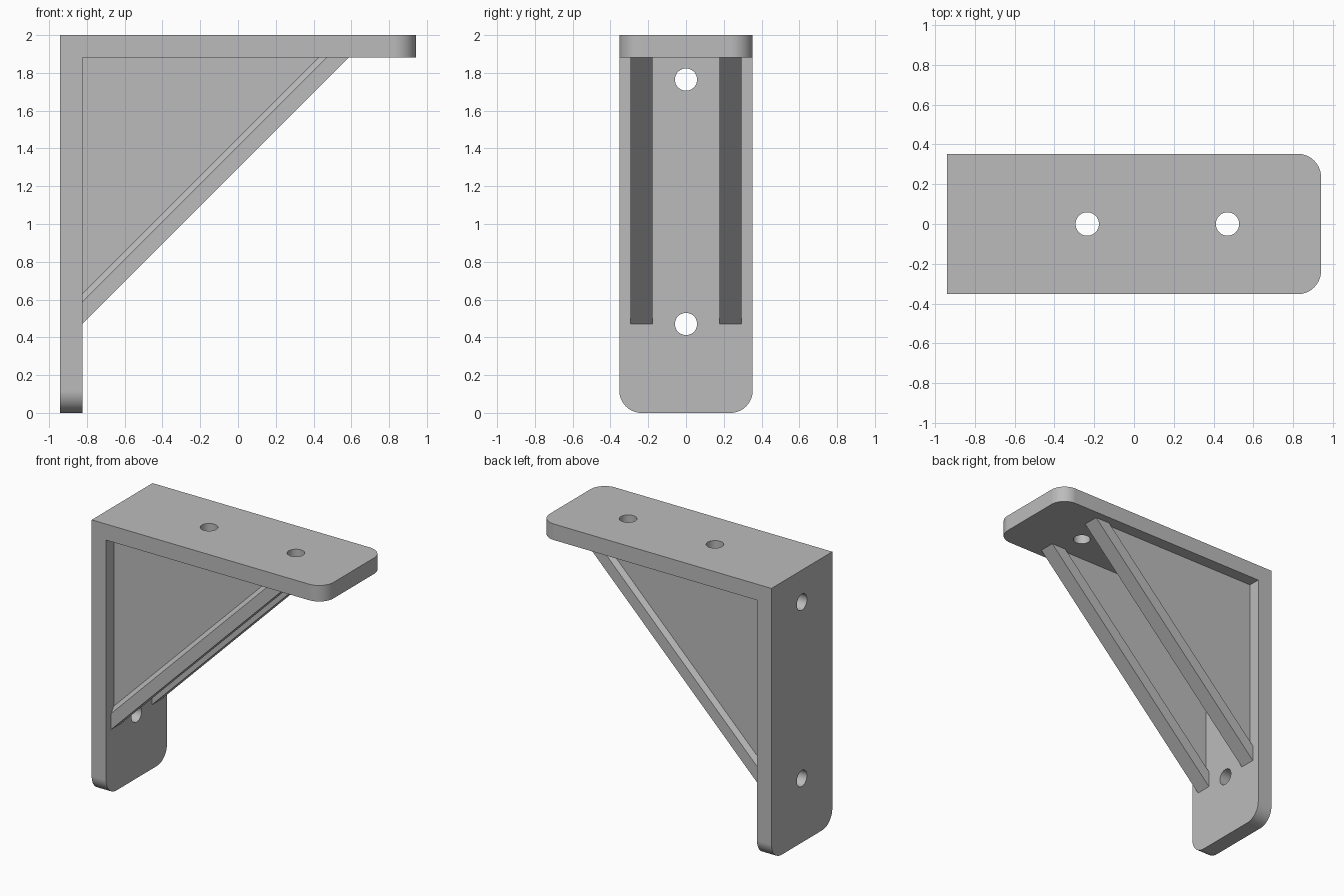
import bpy, bmesh, math
from mathutils import Matrix

U = 2 / 17                       # plate thickness, the design unit
X0 = -8 * U                      # outer face of the wall plate
TOP = 17 * U

if "Cube" in bpy.data.objects:
    bpy.data.objects.remove(bpy.data.objects["Cube"])

grey = bpy.data.materials.new("plain_grey")
grey.use_nodes = True
colour = (0.5, 0.5, 0.5, 1)
grey.diffuse_color = colour
grey.node_tree.nodes["Principled BSDF"].inputs["Base Color"].default_value = colour


def make_object(name, bm):
    bmesh.ops.recalc_face_normals(bm, faces=bm.faces[:])
    mesh = bpy.data.meshes.new(name)
    bm.to_mesh(mesh)
    bm.free()
    mesh.materials.append(grey)
    obj = bpy.data.objects.new(name, mesh)
    bpy.context.collection.objects.link(obj)
    return obj


def activate(obj):
    bpy.ops.object.select_all(action='DESELECT')
    obj.select_set(True)
    bpy.context.view_layer.objects.active = obj


# L-shaped plate: side profile extruded across the width
profile = [(0, 0), (1, 0), (1, 16), (16, 16), (16, 17), (0, 17)]
bm = bmesh.new()
face = bm.faces.new([bm.verts.new((X0 + x * U, -3 * U, z * U)) for x, z in profile])
extruded = bmesh.ops.extrude_face_region(bm, geom=[face])["geom"]
bmesh.ops.translate(bm, vec=(0, 6 * U, 0),
                    verts=[v for v in extruded if isinstance(v, bmesh.types.BMVert)])

# Round the corners at the free end of each arm
def is_corner(edge):
    a, b = (v.co for v in edge.verts)
    if abs(a.y - b.y) > 0.01:
        return False
    return min(a.x, b.x) > 7.9 * U or max(a.z, b.z) < 0.01

bmesh.ops.bevel(bm, geom=[e for e in bm.edges if is_corner(e)], offset=U,
                segments=14, profile=0.5, affect='EDGES')
plate = make_object("bracket_plate", bm)

# Screw holes: two through the shelf arm, two through the wall arm
bm = bmesh.new()
turn = Matrix.Rotation(math.pi / 2, 4, 'Y')
holes = [Matrix.Translation((X0 + x * U, 0, 16.5 * U)) for x in (6, 12)]
holes += [Matrix.Translation((X0 + 0.5 * U, 0, z * U)) @ turn for z in (4, 15)]
for place in holes:
    bmesh.ops.create_cone(bm, cap_ends=True, segments=40, radius1=U / 2,
                          radius2=U / 2, depth=1.6 * U, matrix=place)
cutter = make_object("hole_cutter", bm)
cutter.hide_render = True
activate(plate)
cut = plate.modifiers.new("holes", 'BOOLEAN')
cut.operation = 'DIFFERENCE'
cut.solver = 'EXACT'
cut.object = cutter
bpy.ops.object.modifier_apply(modifier=cut.name)
bpy.data.objects.remove(cutter)
bpy.ops.object.shade_smooth_by_angle(angle=math.radians(30))
weighted = plate.modifiers.new("weighted_normals", 'WEIGHTED_NORMAL')
weighted.keep_sharp = True


# Diagonal brace: flange, chamfer, then a thin web running into the corner
def make_brace(name, y):
    levels = [(0, 0.5), (1, 0.5), (1 + math.sqrt(2) / 4, 0.25), (12, 0.25)]
    bm = bmesh.new()
    rings = []
    for rise, half in levels:
        low = (X0 + U, (4 + rise) * U)
        high = (X0 + (13 - rise) * U, TOP - U)
        rings.append([bm.verts.new((x, y + s * half * U, z))
                      for (x, z), s in ((low, -1), (high, -1), (high, 1), (low, 1))])
    bm.faces.new(rings[0])
    for a, b in zip(rings, rings[1:]):
        for i in range(4):
            j = (i + 1) % 4
            bm.faces.new((a[i], a[j], b[j], b[i]))
    bmesh.ops.remove_doubles(bm, verts=bm.verts[:], dist=1e-4)
    return make_object(name, bm)


for side, name in ((-1, "front_brace"), (1, "back_brace")):
    make_brace(name, side * 2 * U)
